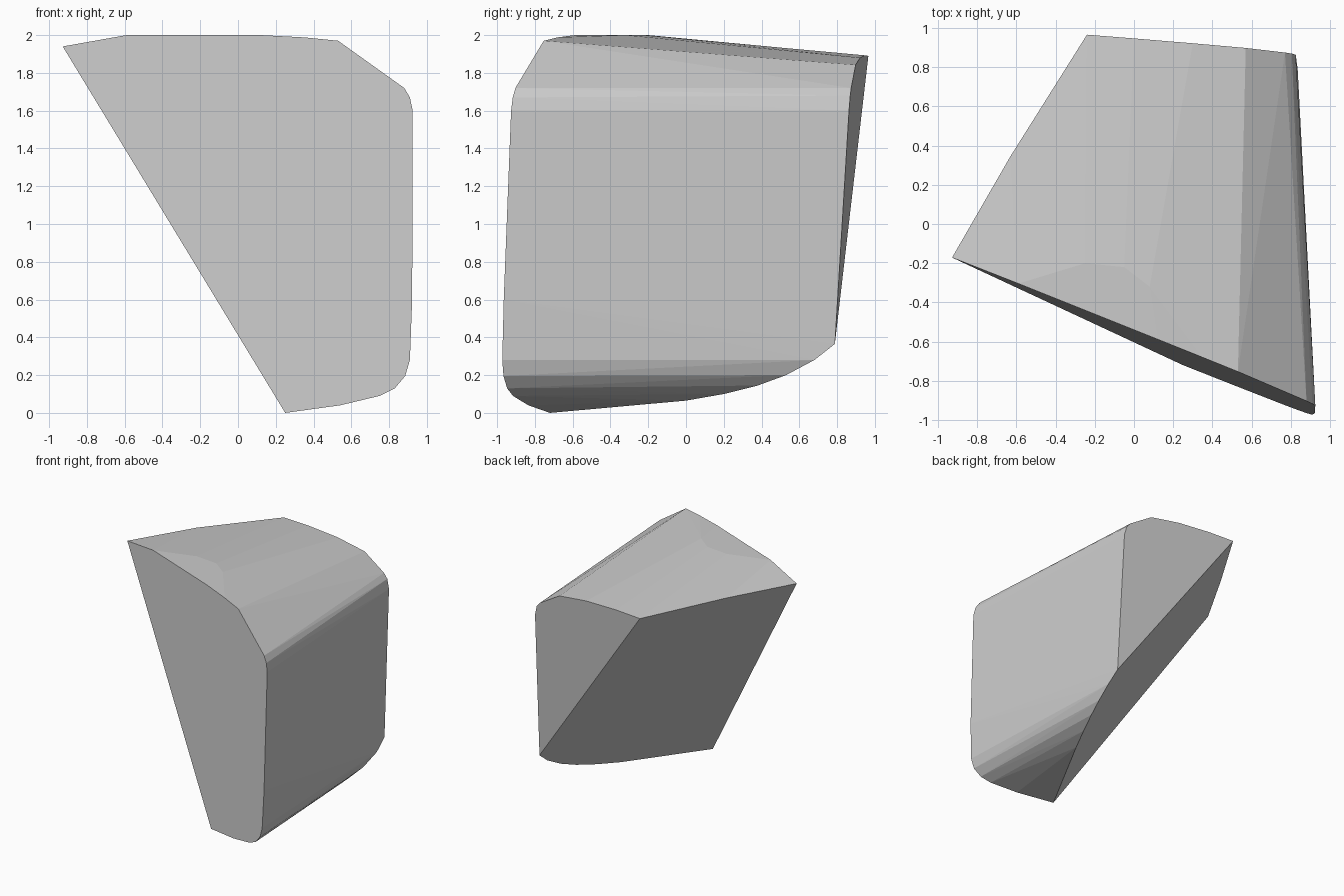
import bpy, bmesh, math

if "Cube" in bpy.data.objects:
    bpy.data.objects.remove(bpy.data.objects["Cube"])

# Planes of the three straight cuts through the rounded block
def on_front(x, z):
    return (x, -0.62 - 0.4 * x + 0.04 * z, z)

def on_back(x, z):
    return (x, 0.833 - 0.08 * x + 0.06 * z, z)

def on_left(y, z):
    return (-0.93 + (1.28 * (y + 0.17) - 1.719 * (z - 1.94)) / 2.229, y, z)

# Outline of the front cut (x, z)
front = [(-0.928, 1.94), (-0.59, 2.0), (0.12, 2.0), (0.35, 1.988), (0.53, 1.97),
         (0.88, 1.72), (0.91, 1.67), (0.925, 1.6), (0.922, 0.6), (0.91, 0.28),
         (0.885, 0.195), (0.83, 0.13), (0.75, 0.09), (0.54, 0.04), (0.25, 0.0)]
# Outline of the back cut (x, z)
back = [(-0.24, 1.89), (0.0, 1.893), (0.3, 1.88), (0.57, 1.842),
        (0.77, 1.72), (0.805, 1.68), (0.825, 1.6), (0.835, 0.365)]
# Curved edges of the left cut (y, z)
left = [(0.345, 1.935), (0.0, 0.065), (0.2, 0.1), (0.38, 0.145),
        (0.53, 0.2), (0.68, 0.28)]
# Rear edge of the flat cap on top (x, y)
cap = [(-0.4, -0.235), (-0.25, -0.2), (-0.05, -0.22), (0.08, -0.32)]

points = ([on_front(*p) for p in front] + [on_back(*p) for p in back]
          + [on_left(*p) for p in left] + [(x, y, 2.0) for x, y in cap])

# Stone shard as one solid
bm = bmesh.new()
for p in points:
    bm.verts.new(p)
hull = bmesh.ops.convex_hull(bm, input=bm.verts[:])
loose = [v for v in bm.verts if not v.link_faces]
bmesh.ops.delete(bm, geom=loose, context='VERTS')
bmesh.ops.dissolve_limit(bm, angle_limit=math.radians(1.0),
                         verts=bm.verts[:], edges=bm.edges[:])
bmesh.ops.recalc_face_normals(bm, faces=bm.faces[:])

mesh = bpy.data.meshes.new("stone_shard")
bm.to_mesh(mesh)
bm.free()
shard = bpy.data.objects.new("stone_shard", mesh)
bpy.context.collection.objects.link(shard)

# Plain grey
grey = bpy.data.materials.new("light_grey")
grey.diffuse_color = (0.6, 0.6, 0.6, 1.0)
grey.use_nodes = True
grey.node_tree.nodes["Principled BSDF"].inputs["Base Color"].default_value = grey.diffuse_color
mesh.materials.append(grey)
